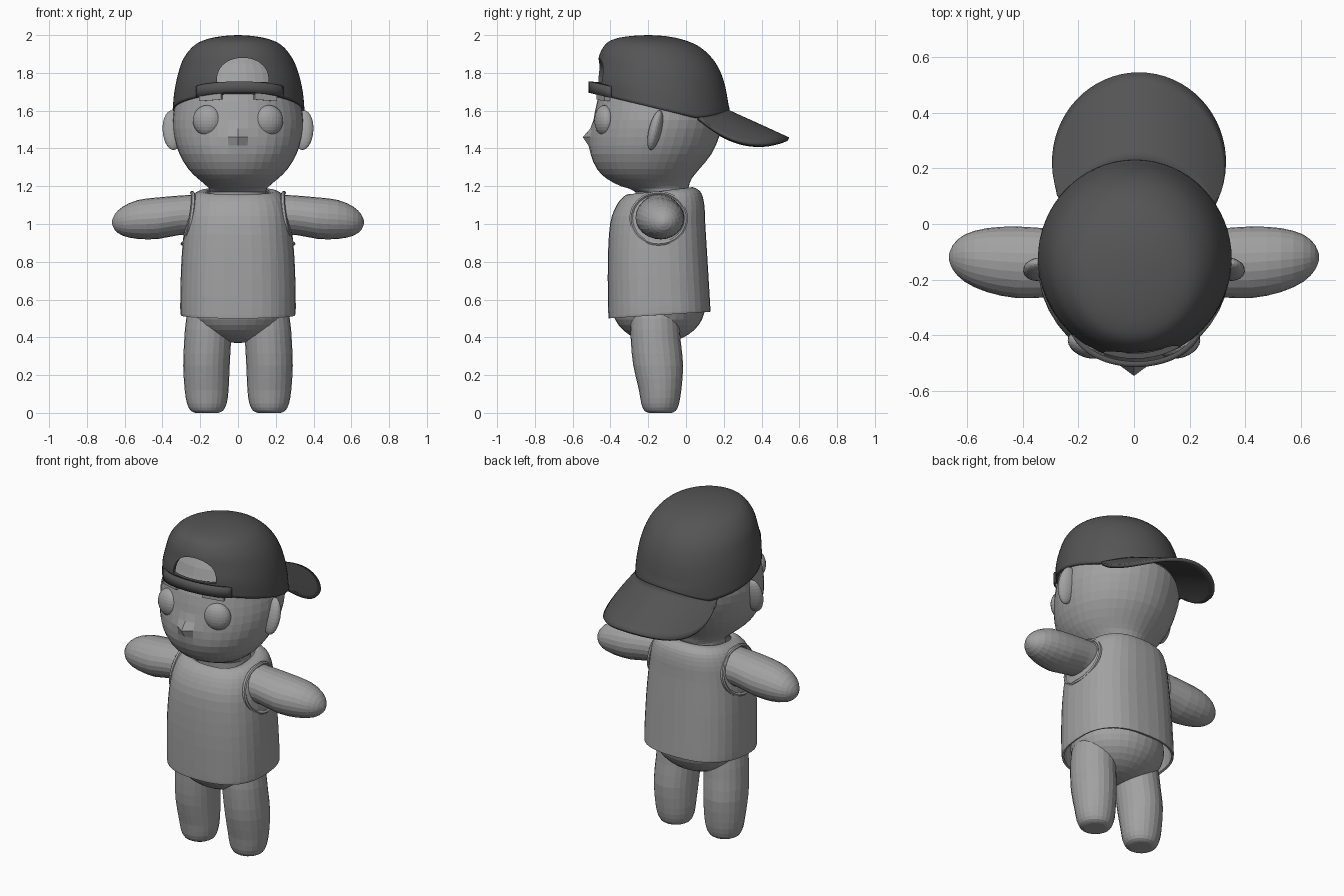
import bpy, bmesh, math
from math import sin, cos, pi, radians, exp

if "Cube" in bpy.data.objects:
    bpy.data.objects.remove(bpy.data.objects["Cube"])


def material(name, v):
    m = bpy.data.materials.new(name)
    m.diffuse_color = (v, v, v, 1)
    m.use_nodes = True
    m.node_tree.nodes["Principled BSDF"].inputs["Base Color"].default_value = m.diffuse_color
    return m


BODY = material("light_grey", 0.36)
CAP = material("dark_grey", 0.09)


def finish(name, bm, mat, smooth=False):
    bmesh.ops.recalc_face_normals(bm, faces=bm.faces[:])
    me = bpy.data.meshes.new(name)
    bm.to_mesh(me)
    bm.free()
    me.materials.append(mat)
    ob = bpy.data.objects.new(name, me)
    bpy.context.collection.objects.link(ob)
    for p in me.polygons:
        p.use_smooth = smooth
    return ob


def solidify(ob, t, offset=-1):
    m = ob.modifiers.new("thickness", 'SOLIDIFY')
    m.thickness, m.offset = t, offset


def smooth_stations(st, sub):
    """Catmull-Rom interpolation between cross-section stations."""
    out = []
    for i in range(len(st) - 1):
        a, b, c, d = st[max(i - 1, 0)], st[i], st[i + 1], st[min(i + 2, len(st) - 1)]
        for k in range(sub):
            t = k / sub
            out.append([0.5 * (2 * q + (r - p) * t + (2 * p - 5 * q + 4 * r - s) * t * t
                               + (3 * q - p - 3 * r + s) * t ** 3) for p, q, r, s in zip(a, b, c, d)])
    return out + [list(st[-1])]


def loft(stations, axis='z', seg=32, power=2.0, sub=2, start=True, end=True):
    """Stations: (height, centre u, centre v, radius u, radius v, tilt along v)."""
    bm = bmesh.new()
    rings = []
    for h, cu, cv, ru, rv, tilt in smooth_stations(stations, sub):
        ring = []
        for i in range(seg):
            a = 2 * pi * i / seg
            c, s = cos(a), sin(a)
            u = cu + max(ru, .002) * math.copysign(abs(c) ** (2 / power), c)
            dv = max(rv, .002) * math.copysign(abs(s) ** (2 / power), s)
            hh = h + tilt * dv
            ring.append(bm.verts.new((u, cv + dv, hh) if axis == 'z' else (hh, u, cv + dv)))
        rings.append(ring)
    for r0, r1 in zip(rings, rings[1:]):
        for i in range(seg):
            j = (i + 1) % seg
            bm.faces.new((r0[i], r0[j], r1[j], r1[i]))
    if start:
        bm.faces.new(rings[0])
    if end:
        bm.faces.new(rings[-1])
    return bm


def ball(name, loc, scale, rot=(0, 0, 0), seg=24, rows=14):
    bm = bmesh.new()
    bmesh.ops.create_uvsphere(bm, u_segments=seg, v_segments=rows, radius=1)
    ob = finish(name, bm, BODY)
    ob.location, ob.scale, ob.rotation_euler = loc, scale, rot
    return ob


# Head and neck, with a small pointed nose pulled out of the face
bm = loft([(1.08, 0, -.13, .16, .14, 0), (1.17, 0, -.13, .148, .138, 0), (1.2, 0, -.165, .165, .18, 0),
           (1.24, 0, -.195, .212, .225, 0), (1.29, 0, -.2, .262, .27, 0), (1.37, 0, -.185, .31, .32, 0),
           (1.46, 0, -.165, .338, .34, 0), (1.55, 0, -.145, .346, .345, 0), (1.65, 0, -.135, .33, .335, 0),
           (1.75, 0, -.13, .3, .305, 0), (1.85, 0, -.14, .25, .255, 0), (1.93, 0, -.16, .13, .14, 0),
           (1.95, 0, -.16, .01, .01, 0)], seg=40)
for v in bm.verts:
    if v.co.y < -.3:
        v.co.y -= .042 * exp(-(v.co.x / .04) ** 2 - ((v.co.z - 1.46) / .035) ** 2)
finish("head", bm, BODY)

# Pelvis
ball("pelvis", (0, -.145, .56), (.27, .245, .19), seg=32, rows=18)

# Shirt, open at hem and scooped neckline
shirt = finish("shirt", loft([
    (.518, 0, -.14, .302, .27, .065), (.56, 0, -.142, .306, .27, .05), (.8, 0, -.15, .3, .264, .02),
    (1.0, 0, -.15, .282, .252, 0), (1.1, 0, -.135, .262, .232, 0), (1.155, 0, -.125, .235, .205, .05),
    (1.175, 0, -.13, .2, .175, .1), (1.172, 0, -.135, .165, .155, .14)],
    seg=36, power=2.5, sub=3, start=False, end=False), BODY)
solidify(shirt, .012)

for side, tag in ((-1, "left"), (1, "right")):
    # Arm
    bm = loft([(side * x, cy, cz, ry, rz, 0) for x, cy, cz, ry, rz in (
        (.15, -.14, 1.05, .115, .11), (.3, -.14, 1.047, .123, .104), (.42, -.138, 1.031, .129, .11),
        (.53, -.13, 1.024, .115, .103), (.61, -.123, 1.015, .085, .077), (.652, -.12, 1.01, .045, .042),
        (.667, -.12, 1.008, .008, .008))], axis='x', seg=24)
    finish(tag + "_arm", bm, BODY)

    # Armhole hem
    bm = bmesh.new()
    n, m = 32, 6
    grid = [[bm.verts.new((side * (.268 - .17 * .145 * sin(a) - .02 * abs(cos(a)) + .012 * cos(b)),
                           -.145 + (.146 + .01 * sin(b)) * cos(a), 1.03 + (.135 + .01 * sin(b)) * sin(a)))
             for b in (2 * pi * j / m for j in range(m))] for a in (2 * pi * i / n for i in range(n))]
    for i in range(n):
        for j in range(m):
            k, l = (i + 1) % n, (j + 1) % m
            bm.faces.new((grid[i][j], grid[k][j], grid[k][l], grid[i][l]))
    finish(tag + "_armhole_hem", bm, BODY)

    # Leg
    bm = loft([(z, side * cx, cy, rx, ry, 0) for z, cx, cy, rx, ry in (
        (0, .165, -.137, .06, .06), (.012, .165, -.137, .086, .084), (.05, .165, -.137, .105, .1),
        (.12, .166, -.137, .116, .112), (.25, .167, -.147, .123, .132), (.38, .161, -.16, .124, .132),
        (.5, .152, -.165, .122, .128), (.6, .14, -.16, .1, .11))], seg=24)
    finish(tag + "_leg", bm, BODY)

    # Eye, ear and eyebrow
    ball(tag + "_eye", (side * .164, -.432, 1.548), (.077, .05, .081), (0, 0, side * radians(18)))
    ball(tag + "_ear", (side * .345, -.163, 1.497), (.055, .033, .108), (radians(-14), 0, side * radians(-10)))
    bm = bmesh.new()
    bmesh.ops.create_cube(bm, size=1)
    brow = finish(tag + "_eyebrow", bm, BODY)
    brow.location, brow.scale = (side * .143, -.438, 1.672), (.125, .03, .035)
    brow.rotation_euler = (0, side * radians(4), side * radians(20))


def rim_z(y):
    return 1.605 - .236 * (y + .125)


def brim_z(x, y):
    return 1.6 - .455 * (y - .233) - 1.5 * (x - .02) ** 2


# Cap crown, rim lifted at the back to meet the brim
bm = loft([(1.605, .003, -.125, .349, .356, -.236), (1.7, .003, -.13, .34, .355, -.2),
           (1.8, .002, -.135, .318, .335, -.13), (1.88, 0, -.15, .286, .305, -.08),
           (1.945, 0, -.17, .232, .25, -.05), (1.978, 0, -.185, .165, .18, -.03),
           (1.995, 0, -.195, .08, .09, -.01), (2.0, 0, -.2, .004, .004, 0)],
          seg=64, sub=4, start=False)
for v in bm.verts:
    x, y, z = v.co
    if y > 0:
        lift = max(0, brim_z(x, y) - rim_z(y))
        v.co.z += lift * max(0, 1 - (z - rim_z(y)) / .11) if z < rim_z(y) + .11 else 0
crown = finish("cap_crown", bm, CAP, True)
solidify(crown, .02)

# Half-moon opening above the strap
bm = bmesh.new()
outline = [(.025 + .137 * cos(pi * i / 24), 1.752 + .128 * sin(pi * i / 24) ** .8) for i in range(25)]
front = [bm.verts.new((x, -.7, z)) for x, z in outline]
back = [bm.verts.new((x, -.27, z)) for x, z in outline]
bm.faces.new(front)
bm.faces.new(back)
for i in range(25):
    j = (i + 1) % 25
    bm.faces.new((front[i], front[j], back[j], back[i]))
cutter = finish("opening_cutter", bm, CAP)
cutter.hide_render = True
cutter.hide_set(True)
cut = crown.modifiers.new("opening", 'BOOLEAN')
cut.operation, cut.solver, cut.object = 'DIFFERENCE', 'EXACT', cutter

# Adjusting strap across the front of the cap
bm = bmesh.new()
rows = []
for i in range(25):
    t = i / 12 - 1
    a = radians(-90 + 40 * t)
    g = .026 * (1 - t ** 4)
    x, y = .008 + (.347 + g) * cos(a), -.125 + (.354 + g) * sin(a)
    rows.append([bm.verts.new((x, y, rim_z(y) + h)) for h in (0, .03, .06)])
for r0, r1 in zip(rows, rows[1:]):
    for k in range(2):
        bm.faces.new((r0[k], r1[k], r1[k + 1], r0[k + 1]))
strap = finish("cap_strap", bm, CAP, True)
solidify(strap, .02, 0)

# Brim arching out behind the head
bm = bmesh.new()
rows = []
for i in range(41):
    t = i / 40
    a, b = radians(33 + 114 * t), radians(-25 + 230 * t)
    x0, y0 = .01 + .33 * cos(a), -.125 + .346 * sin(a)
    x1, y1 = .018 + .307 * cos(b), .22 + .322 * sin(b)
    row = []
    for k in range(9):
        s = k / 8
        x, y = x0 + (x1 - x0) * s, y0 + (y1 - y0) * s
        row.append(bm.verts.new((x, y, brim_z(x, y) - .01)))
    rows.append(row)
for r0, r1 in zip(rows, rows[1:]):
    for k in range(8):
        bm.faces.new((r0[k], r1[k], r1[k + 1], r0[k + 1]))
brim = finish("cap_brim", bm, CAP, True)
solidify(brim, .02, 0)

# Keep hard edges on the cap pieces
for ob in (crown, strap, brim):
    bpy.ops.object.select_all(action='DESELECT')
    ob.select_set(True)
    bpy.context.view_layer.objects.active = ob
    bpy.ops.object.shade_smooth_by_angle(angle=radians(40))
